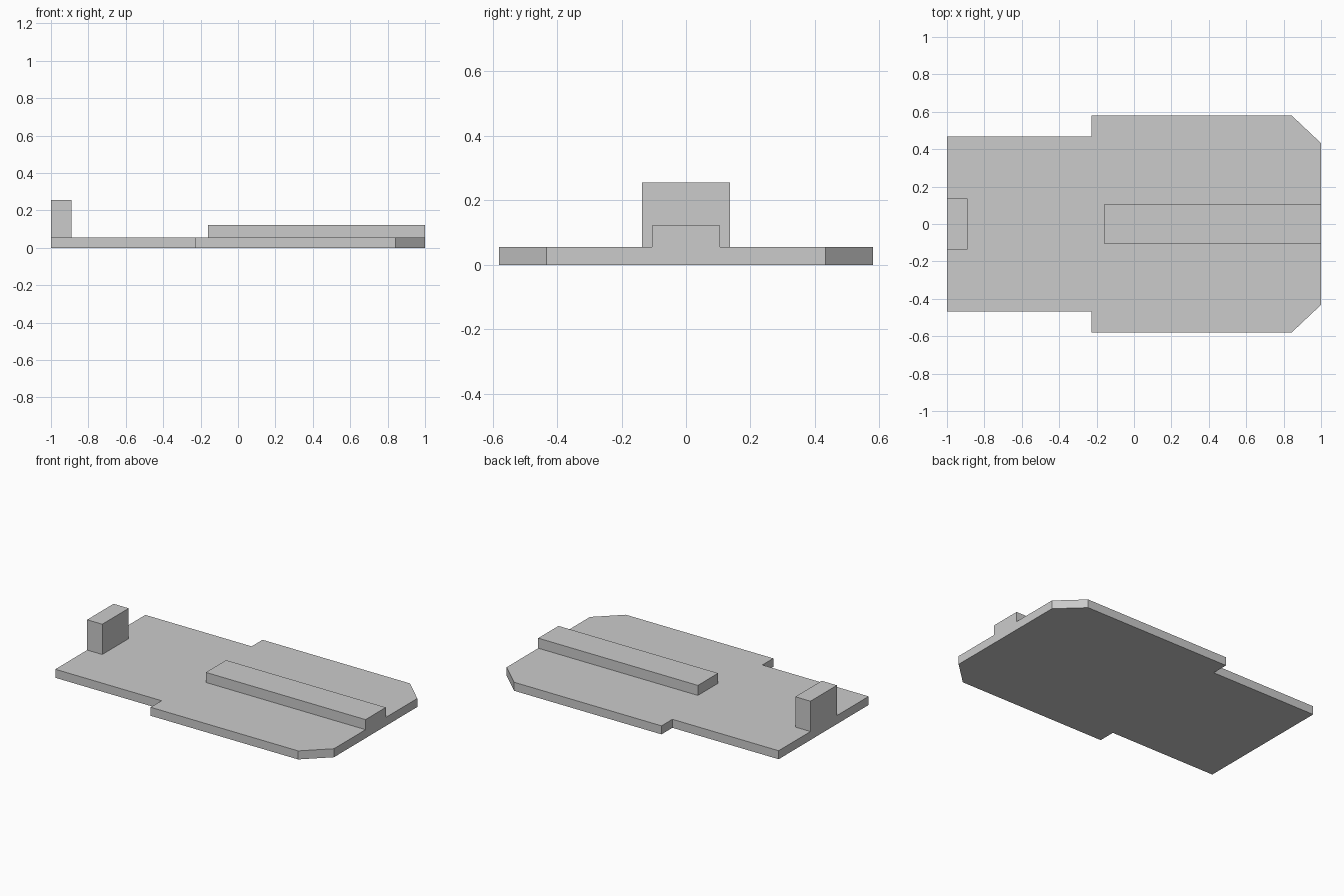
import bpy
import bmesh

default = bpy.data.objects.get("Cube")
if default:
    bpy.data.objects.remove(default, do_unlink=True)

# Single flat grey
grey = bpy.data.materials.new("light_grey")
grey.use_nodes = True
colour = (0.6, 0.6, 0.6, 1)
grey.diffuse_color = colour
grey.node_tree.nodes["Principled BSDF"].inputs["Base Color"].default_value = colour


def extrude_outline(name, outline, z0, z1):
    """Raise a flat outline into a solid slab from z0 to z1."""
    bm = bmesh.new()
    face = bm.faces.new([bm.verts.new((x, y, z0)) for x, y in outline])
    result = bmesh.ops.extrude_face_region(bm, geom=[face], use_keep_orig=True)
    top = [v for v in result["geom"] if isinstance(v, bmesh.types.BMVert)]
    bmesh.ops.translate(bm, verts=top, vec=(0, 0, z1 - z0))
    bmesh.ops.recalc_face_normals(bm, faces=bm.faces)
    mesh = bpy.data.meshes.new(name)
    bm.to_mesh(mesh)
    bm.free()
    mesh.materials.append(grey)
    obj = bpy.data.objects.new(name, mesh)
    bpy.context.collection.objects.link(obj)
    return obj


def block(name, x0, x1, half_width, z0, z1):
    w = half_width
    return extrude_outline(name, [(x0, -w), (x1, -w), (x1, w), (x0, w)], z0, z1)


PLATE_TOP = 0.056

# Stepped base plate with two clipped corners, mirrored across y
side = [(-1, -0.467), (-0.228, -0.467), (-0.228, -0.58), (0.843, -0.58), (1, -0.432)]
outline = side + [(x, -y) for x, y in reversed(side)]
extrude_outline("base_plate", outline, 0, PLATE_TOP)

# Long raised rail and upright end post
block("raised_rail", -0.16, 1, 0.105, PLATE_TOP, 0.122)
block("end_post", -1, -0.89, 0.137, PLATE_TOP, 0.255)
